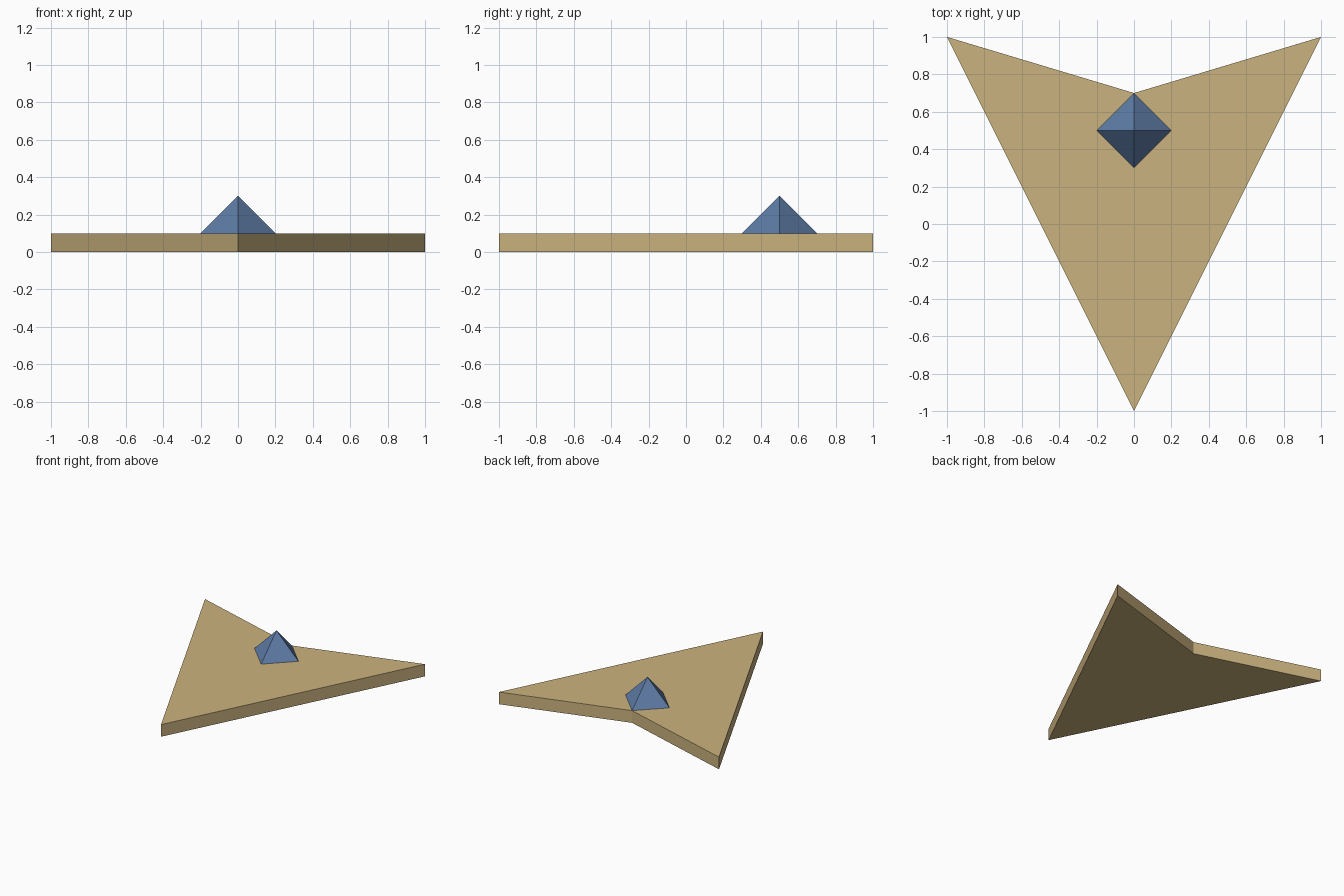
import bpy
import bmesh
from math import pi

if "Cube" in bpy.data.objects:
    bpy.data.objects.remove(bpy.data.objects["Cube"])


def material(name, rgb):
    mat = bpy.data.materials.new(name)
    mat.diffuse_color = (*rgb, 1.0)
    mat.use_nodes = True
    mat.node_tree.nodes["Principled BSDF"].inputs["Base Color"].default_value = mat.diffuse_color
    return mat


def add_object(name, bm, mat):
    bmesh.ops.recalc_face_normals(bm, faces=bm.faces[:])
    mesh = bpy.data.meshes.new(name)
    bm.to_mesh(mesh)
    bm.free()
    mesh.materials.append(mat)
    obj = bpy.data.objects.new(name, mesh)
    bpy.context.collection.objects.link(obj)
    return obj


# Hull: notched arrowhead outline extruded upwards
THICKNESS = 0.1
bm = bmesh.new()
outline = [(0, -1), (1, 1), (0, 0.7), (-1, 1)]
base = bm.faces.new([bm.verts.new((x, y, 0)) for x, y in outline])
extruded = bmesh.ops.extrude_face_region(bm, geom=[base], use_keep_orig=True)
top_verts = [v for v in extruded["geom"] if isinstance(v, bmesh.types.BMVert)]
bmesh.ops.translate(bm, verts=top_verts, vec=(0, 0, THICKNESS))
add_object("hull", bm, material("tan", (0.60, 0.45, 0.21)))

# Cabin: four-sided pyramid on the rear of the hull, corners along the axes
bm = bmesh.new()
bmesh.ops.create_cone(bm, cap_ends=True, segments=4, radius1=0.2, radius2=0, depth=0.2)
bmesh.ops.remove_doubles(bm, verts=bm.verts[:], dist=1e-5)
cabin = add_object("cabin", bm, material("blue", (0.11, 0.20, 0.38)))
cabin.location = (0, 0.5, THICKNESS + 0.1)
